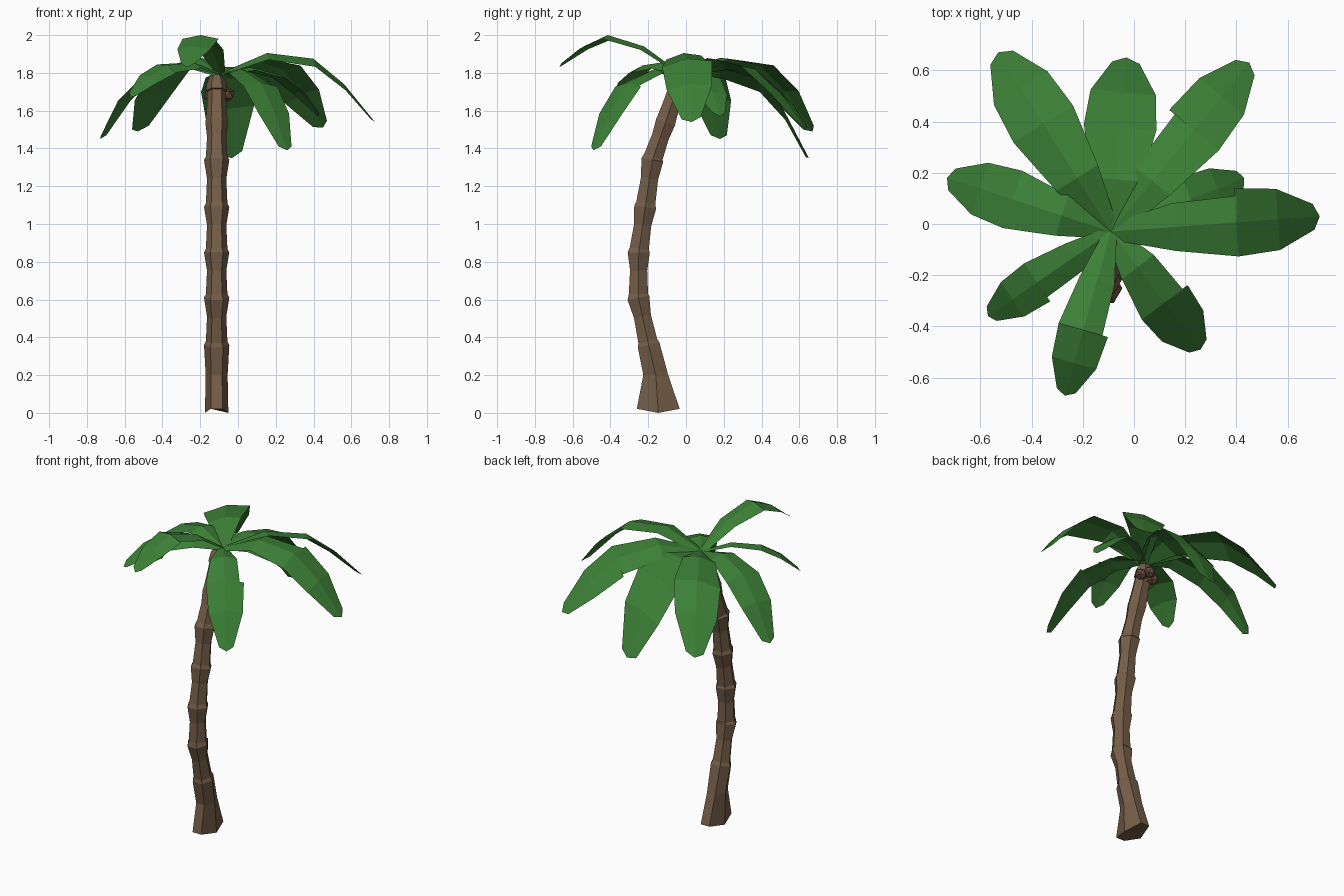
import bpy, bmesh, math
from mathutils import Vector

if "Cube" in bpy.data.objects:
    bpy.data.objects.remove(bpy.data.objects["Cube"])


def material(name, rgb):
    m = bpy.data.materials.new(name)
    m.diffuse_color = (*rgb, 1)
    m.use_nodes = True
    m.node_tree.nodes["Principled BSDF"].inputs["Base Color"].default_value = m.diffuse_color
    return m


BARK = material("bark brown", (0.175, 0.11, 0.064))
LEAF = material("leaf green", (0.045, 0.215, 0.037))
NUT = material("nut brown", (0.13, 0.07, 0.045))


def finish(bm, name, mat):
    me = bpy.data.meshes.new(name)
    bm.to_mesh(me)
    bm.free()
    me.materials.append(mat)
    ob = bpy.data.objects.new(name, me)
    bpy.context.collection.objects.link(ob)
    return ob


# Trunk: six-sided stacked segments, each flaring towards its top
X = -0.113
path = [(-0.160, 0.20), (-0.198, 0.36), (-0.252, 0.61), (-0.25, 0.85), (-0.216, 1.09),
        (-0.178, 1.34), (-0.108, 1.54), (-0.055, 1.70), (-0.035, 1.785)]
rings = [(-0.147, 0.0, 0.062, 0.117, 0.0), (-0.160, 0.20, 0.058, 0.068, 0.0)]
for (y0, z0), (y1, z1) in zip(path, path[1:]):
    tilt = math.atan2(y1 - y0, z1 - z0)
    if z0 > 0.3:
        for f, r in ((0.08, 0.057), (0.6, 0.051)):
            rings.append((y0 + (y1 - y0) * f, z0 + (z1 - z0) * f, r, r * 0.92, tilt))
    wide = 0.067 if z1 < 1.5 else 0.06 if z1 < 1.6 else 0.05 if z1 < 1.75 else 0.03
    rings.append((y1, z1, wide, wide * 0.9, tilt))
bm = bmesh.new()
loops = []
for y, z, rx, ry, tilt in rings:
    loop = []
    for k in range(6):
        a = k * math.pi / 3
        s = math.sin(a) * ry / 0.866
        lift = 0.025 * abs(math.sin(a)) if z == 0 else 0
        loop.append(bm.verts.new((X + rx * math.cos(a), y + s * math.cos(tilt) * 0.97,
                                  z - s * math.sin(tilt) + lift)))
    loops.append(loop)
for a, b in zip(loops, loops[1:]):
    for k in range(6):
        bm.faces.new((a[k], a[(k + 1) % 6], b[(k + 1) % 6], b[k]))
bm.faces.new(loops[0][::-1])
bm.faces.new(loops[-1])
finish(bm, "trunk", BARK)

# Fronds: tip x, tip y, half width, rib heights along the leaf, notched side, sideways bank
fronds = [
    (0.725, 0.03, 0.133, (1.905, 1.875, 1.74, 1.54), 1, -0.12),
    (0.45, 0.63, 0.125, (1.87, 1.82, 1.69, 1.51), 1, 0.35),
    (-0.03, 0.65, 0.142, (1.83, 1.77, 1.61, 1.35), 0, 0.3),
    (-0.53, 0.67, 0.137, (1.88, 1.84, 1.70, 1.49), 0, 0.2),
    (-0.73, 0.18, 0.118, (1.86, 1.80, 1.67, 1.45), 0, 0.0),
    (-0.57, -0.36, 0.090, (1.855, 1.84, 1.78, 1.67), 1, 0.25),
    (-0.27, -0.67, 0.100, (1.94, 2.00, 1.94, 1.83), 1, 0.0),
    (0.26, -0.49, 0.112, (1.82, 1.75, 1.60, 1.39), 1, 0.0),
    (0.43, 0.18, 0.095, (1.83, 1.79, 1.70, 1.57), 1, 0.0),
]
stations = [(0.0, 0.24), (0.3, 0.70), (0.6, 1.0), (0.8, 0.90), (0.97, 0.38)]
for n, (tx, ty, w, heights, notch, bank) in enumerate(fronds):
    root = Vector((-0.09, -0.03, 0))
    span = Vector((tx, ty, 0)) - root
    side = Vector((-span.y, span.x, 0)).normalized()
    bm = bmesh.new()
    rib, edges = [], {1: [], -1: []}
    for i, (t, f) in enumerate(stations):
        z = (1.80, *heights)[i]
        tip = i == 4
        p = root + span * t + Vector((0, 0, z))
        rib.append(bm.verts.new(p + (span * 0.03 if tip else Vector())))
        drop = -0.02 if tip else w * f * (0.32 - 0.2 * t)
        for s in (1, -1):
            q = p + side * (s * w * f) - Vector((0, 0, drop + s * bank * w * f))
            lower = bm.verts.new(q)
            upper = lower
            # a torn step in the leaf edge
            if i == 2 and notch == s:
                upper = lower
                lower = bm.verts.new(q - side * (s * w * 0.22) + span * 0.01)
            edges[s].append((lower, upper))
    for i in range(4):
        for s in (1, -1):
            quad = [rib[i], rib[i + 1], edges[s][i + 1][0], edges[s][i][1]]
            bm.faces.new(quad[::-1] if s < 0 else quad)
    finish(bm, f"frond_{n + 1}", LEAF)

# Coconuts tucked under the crown, behind the trunk
bm = bmesh.new()
for x, y, z in ((-0.145, 0.0, 1.685), (-0.055, 0.0, 1.685), (-0.095, 0.03, 1.70)):
    geo = bmesh.ops.create_icosphere(bm, subdivisions=1, radius=0.038)
    bmesh.ops.translate(bm, verts=geo["verts"], vec=(x, y, z))
finish(bm, "coconuts", NUT)
